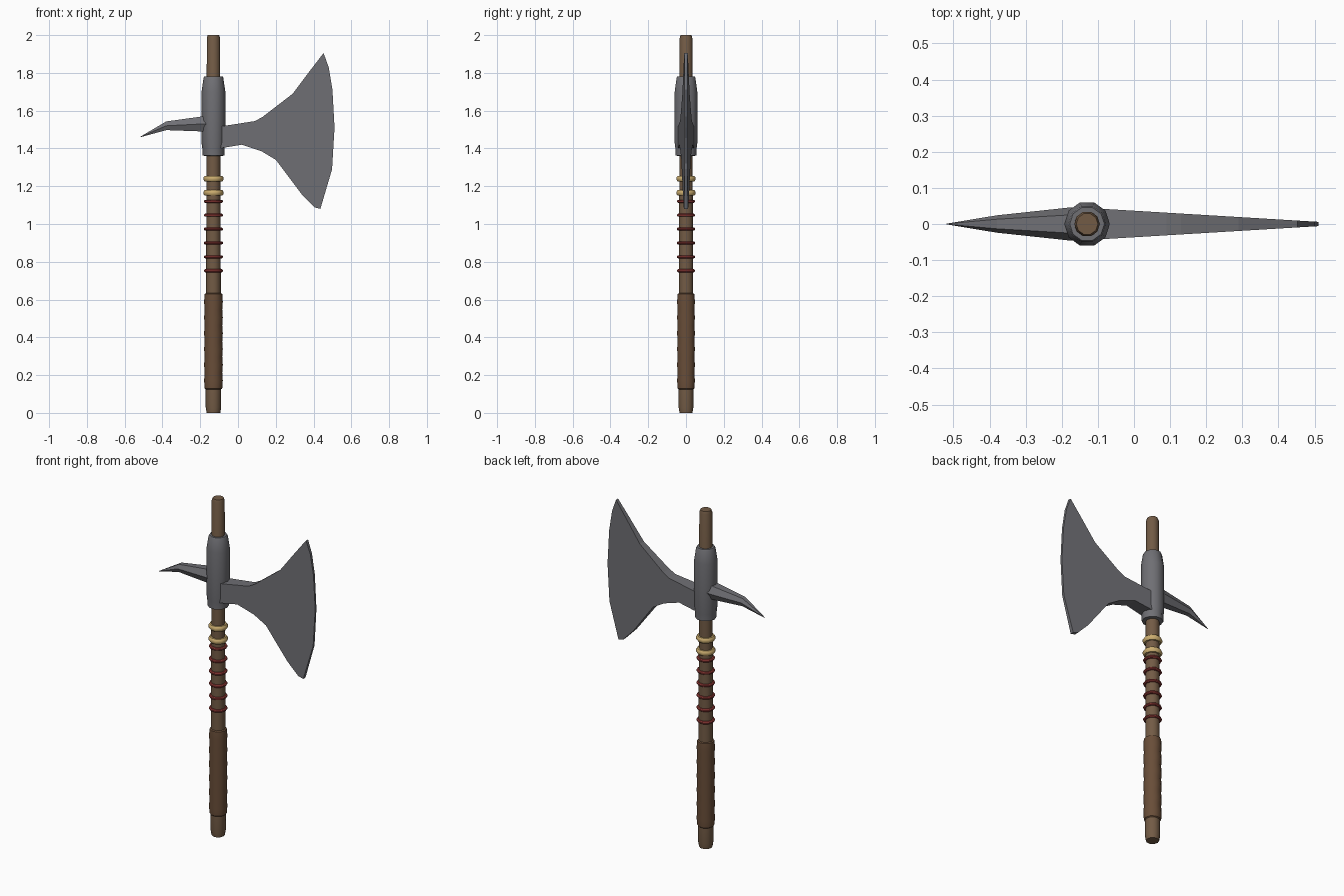
import bpy, bmesh, math

if "Cube" in bpy.data.objects:
    bpy.data.objects.remove(bpy.data.objects["Cube"])

CX = -0.13   # shaft axis
SIDES = 10


def material(name, rgb):
    m = bpy.data.materials.new(name)
    m.diffuse_color = (*rgb, 1)
    m.use_nodes = True
    m.node_tree.nodes["Principled BSDF"].inputs["Base Color"].default_value = m.diffuse_color
    return m


WOOD = material("wood", (0.17, 0.105, 0.06))
LEATHER = material("leather", (0.14, 0.075, 0.04))
STEEL = material("steel", (0.16, 0.16, 0.175))
GOLD = material("gold", (0.60, 0.42, 0.16))
RED = material("red_cord", (0.30, 0.045, 0.04))


def finish(name, bm, mat, smooth=None):
    bmesh.ops.recalc_face_normals(bm, faces=bm.faces)
    me = bpy.data.meshes.new(name)
    bm.to_mesh(me)
    bm.free()
    ob = bpy.data.objects.new(name, me)
    bpy.context.collection.objects.link(ob)
    me.materials.append(mat)
    if smooth:
        bpy.ops.object.select_all(action='DESELECT')
        ob.select_set(True)
        bpy.context.view_layer.objects.active = ob
        bpy.ops.object.shade_smooth_by_angle(angle=math.radians(smooth))
    return ob


def loft(name, loops, mat, smooth=None, closed=False):
    """Skin a series of equal-length point loops; cap the ends unless closed."""
    bm = bmesh.new()
    rings = [[bm.verts.new(p) for p in loop] for loop in loops]
    pairs = list(zip(rings, rings[1:]))
    if closed:
        pairs.append((rings[-1], rings[0]))
    else:
        bm.faces.new(rings[0])
        bm.faces.new(rings[-1])
    n = len(rings[0])
    for a, b in pairs:
        for i in range(n):
            j = (i + 1) % n
            bm.faces.new((a[i], a[j], b[j], b[i]))
    return finish(name, bm, mat, smooth)


def circle(r, z):
    return [(CX + r * math.cos(math.tau * i / SIDES), r * math.sin(math.tau * i / SIDES), z)
            for i in range(SIDES)]


def lathe(name, profile, mat, closed=False):
    return loft(name, [circle(r, z) for r, z in profile], mat, 42, closed)


def band(name, z, inner, outer, height, mat):
    mid, rad = (inner + outer) / 2, (outer - inner) / 2
    prof = [(mid + rad * math.cos(math.tau * (k + .5) / 8) * 1.08,
             z + height / 2 * math.sin(math.tau * (k + .5) / 8) * 1.08) for k in range(8)]
    return lathe(name, prof, mat, True)


# Wooden shaft
lathe("shaft", [(0.036, 0), (0.041, 0.03), (0.041, 0.13), (0.039, 0.65),
                (0.037, 1.36), (0.035, 1.985), (0.030, 2.0)], WOOD)

# Wrapped leather grip with a wavy outline
grip = [(0.041, 0.125)]
for i in range(13):
    grip.append((0.0495 if i % 2 else 0.0465, 0.13 + 0.5 * i / 12))
grip.append((0.039, 0.634))
lathe("leather_grip", grip, LEATHER)

# Red cord rings and gold bands
for i in range(6):
    band(f"red_cord_{i + 1}", 1.12 - 0.0735 * i, 0.032, 0.0505, 0.016, RED)
for i, z in enumerate((1.24, 1.165)):
    band(f"gold_band_{i + 1}", z, 0.030, 0.053, 0.030, GOLD)

# Steel socket
lathe("socket", [(0.036, 1.36), (0.058, 1.362), (0.059, 1.40), (0.063, 1.43),
                 (0.063, 1.70), (0.052, 1.775), (0.048, 1.782), (0.034, 1.782)], STEEL)

# Blade: outline tapering in thickness toward the cutting edge
top = [(-0.11, 1.515), (-0.07, 1.52), (0.09, 1.545), (0.13, 1.567), (0.29, 1.69),
       (0.38, 1.81), (0.453, 1.905)]
edge = [(0.48, 1.83), (0.50, 1.71), (0.511, 1.51), (0.498, 1.29)]
bottom = [(0.436, 1.08), (0.405, 1.088), (0.335, 1.16), (0.20, 1.34),
          (0.125, 1.385), (0.02, 1.42), (-0.07, 1.405), (-0.11, 1.40)]


def blade_side(s):
    return [(x, s * (0.041 - 0.035 * (x + 0.07) / 0.58), z) for x, z in top + edge + bottom]


loft("blade", [blade_side(-1), blade_side(1)], STEEL)


# Back spike: six-sided section bending down to a point
def hexagon(x, z, w, h):
    return [(x, y * w, z + k * h) for y, k in
            ((1, 0), (.55, 1), (-.55, 1), (-1, 0), (-.55, -1), (.55, -1))]


loft("back_spike", [hexagon(-0.12, 1.532, 0.049, 0.043), hexagon(-0.185, 1.53, 0.045, 0.040),
                    hexagon(-0.38, 1.52, 0.024, 0.023), hexagon(-0.519, 1.46, 0.001, 0.001)], STEEL)
